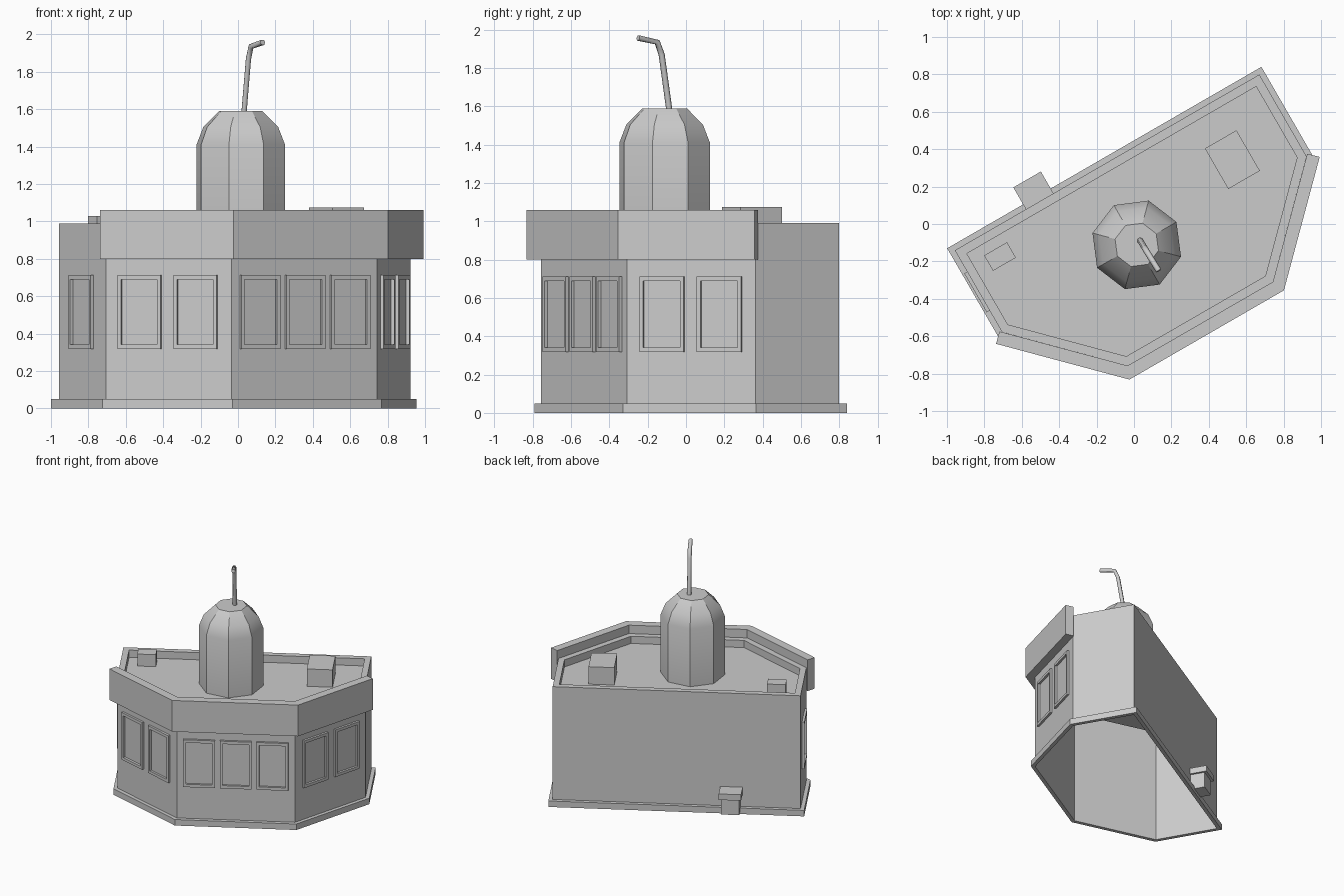
import bpy, bmesh, math
from mathutils import Matrix, Vector

cube = bpy.data.objects.get("Cube")
if cube:
    bpy.data.objects.remove(cube, do_unlink=True)

# The building is laid out straight, then turned on the plot
PLACE = Matrix.Rotation(math.radians(30), 4, 'Z') @ Matrix.Translation((0.04, 0, 0))
MITER = math.tan(math.radians(22.5))

grey = bpy.data.materials.new("plain_grey")
grey.use_nodes = True
grey.diffuse_color = (0.6, 0.6, 0.6, 1)
grey.node_tree.nodes["Principled BSDF"].inputs["Base Color"].default_value = grey.diffuse_color


def loft(name, rings, cap_start=False, cap_end=False, closed=False):
    """Skin a list of equal point rings into one object."""
    bm = bmesh.new()
    rows = [[bm.verts.new(p) for p in ring] for ring in rings]
    pairs = list(zip(rows, rows[1:]))
    if closed:
        pairs.append((rows[-1], rows[0]))
    for low, high in pairs:
        for i in range(len(low)):
            j = (i + 1) % len(low)
            bm.faces.new((low[i], low[j], high[j], high[i]))
    if cap_start:
        bm.faces.new(rows[0][::-1])
    if cap_end:
        bm.faces.new(rows[-1])
    bmesh.ops.recalc_face_normals(bm, faces=bm.faces)
    mesh = bpy.data.meshes.new(name)
    bm.to_mesh(mesh)
    bm.free()
    mesh.transform(PLACE)
    mesh.materials.append(grey)
    obj = bpy.data.objects.new(name, mesh)
    bpy.context.collection.objects.link(obj)
    return obj


def prism(name, outline, z0, z1):
    return loft(name, [[(x, y, z) for x, y in outline] for z in (z0, z1)], True, True)


def box(name, x0, x1, y0, y1, z0, z1):
    return prism(name, [(x0, y0), (x1, y0), (x1, y1), (x0, y1)], z0, z1)


def plan(inset):
    """Six-sided floor plan, moved inward by the inset."""
    half = [(0.461 - MITER * inset, -0.669 + inset),
            (0.97 - inset, -0.16 + MITER * inset),
            (0.97 - inset, 0.387 - inset)]
    mirrored = [(-x, y) for x, y in half]
    return [mirrored[1], mirrored[0]] + half + [mirrored[2]]


def plan_rings(steps):
    return [[(x, y, z) for x, y in plan(inset)] for inset, z in steps]


# Walls, parapet and sunken roof, open underneath
WALL = 0.03
loft("walls_and_roof", plan_rings([(WALL, 0), (WALL, 0.99), (0.077, 0.99), (0.077, 0.93)]),
     cap_end=True)

# Plinth around the foot
loft("plinth", plan_rings([(WALL, 0), (0, 0), (0, 0.05), (WALL, 0.05)]), closed=True)

# Fascia band over the three front faces, cut square at its ends
outer = [(-0.999, -0.186), (-0.477, -0.708), (0.477, -0.708), (0.999, -0.186)]
wall_front = plan(WALL)[1:3]
inner = [(0.95, -0.138), wall_front[1], wall_front[0], (-0.95, -0.138)]
prism("front_fascia", outer + inner, 0.8, 1.06)

# Raised window frames
FRAME = [(0.12, 0.197, 0), (0.12, 0.197, 0.018), (0.1, 0.173, 0.018), (0.1, 0.173, 0)]


def window(name, centre, along):
    out = Vector((along.y, -along.x, 0))
    up = Vector((0, 0, 1))
    loft(name, [[centre + along * sx * w + up * sz * h + out * d
                 for sx, sz in ((-1, -1), (1, -1), (1, 1), (-1, 1))]
                for w, h, d in FRAME])


corners = [Vector((x, y, 0.515)) for x, y in plan(WALL)]
WINDOWS = {"right_angled": (0, (-0.16, 0.15)), "front": (1, (-0.278, 0, 0.278)),
           "left_angled": (2, (-0.155, 0.155)), "right_side": (5, (0,))}
for wall, (edge, offsets) in WINDOWS.items():
    a, b = corners[edge], corners[(edge + 1) % 6]
    along = (b - a).normalized()
    for n, offset in enumerate(offsets, 1):
        window(f"{wall}_window_{n}", (a + b) / 2 + along * offset, along)

# Roof units and the small vent on the back wall
box("large_roof_unit", 0.49, 0.685, -0.09, 0.16, 0.93, 1.075)
box("small_roof_unit", -0.818, -0.677, 0.16, 0.255, 0.93, 1.03)
box("back_vent_body", -0.485, -0.347, 0.35, 0.472, 0.03, 0.16)
box("back_vent_cap", -0.501, -0.331, 0.35, 0.492, 0.16, 0.21)

# Eight-sided domed tower
DOME = [(0.245, 0.93), (0.245, 1.41), (0.207, 1.505), (0.12, 1.59)]
tower = loft("domed_tower", [[(-0.083 + r * math.cos(k * math.pi / 4),
                               -0.104 + r * math.sin(k * math.pi / 4), z)
                              for k in range(8)] for r, z in DOME], cap_end=True)
bpy.context.view_layer.objects.active = tower
tower.select_set(True)
bpy.ops.object.shade_smooth_by_angle(angle=math.radians(30))
tower.select_set(False)

# Bent pipe on top of the tower
curve = bpy.data.curves.new("bent_pipe", 'CURVE')
curve.dimensions = '3D'
curve.bevel_depth = 0.016
curve.bevel_resolution = 1
curve.use_fill_caps = True
path = [(0.032, -0.087, 1.58), (0.056, -0.127, 1.87), (0.07, -0.15, 1.935), (0.132, -0.25, 1.957)]
spline = curve.splines.new('POLY')
spline.points.add(len(path) - 1)
for point, co in zip(spline.points, path):
    point.co = (*co, 1)
curve.materials.append(grey)
bpy.context.collection.objects.link(bpy.data.objects.new("bent_pipe", curve))
